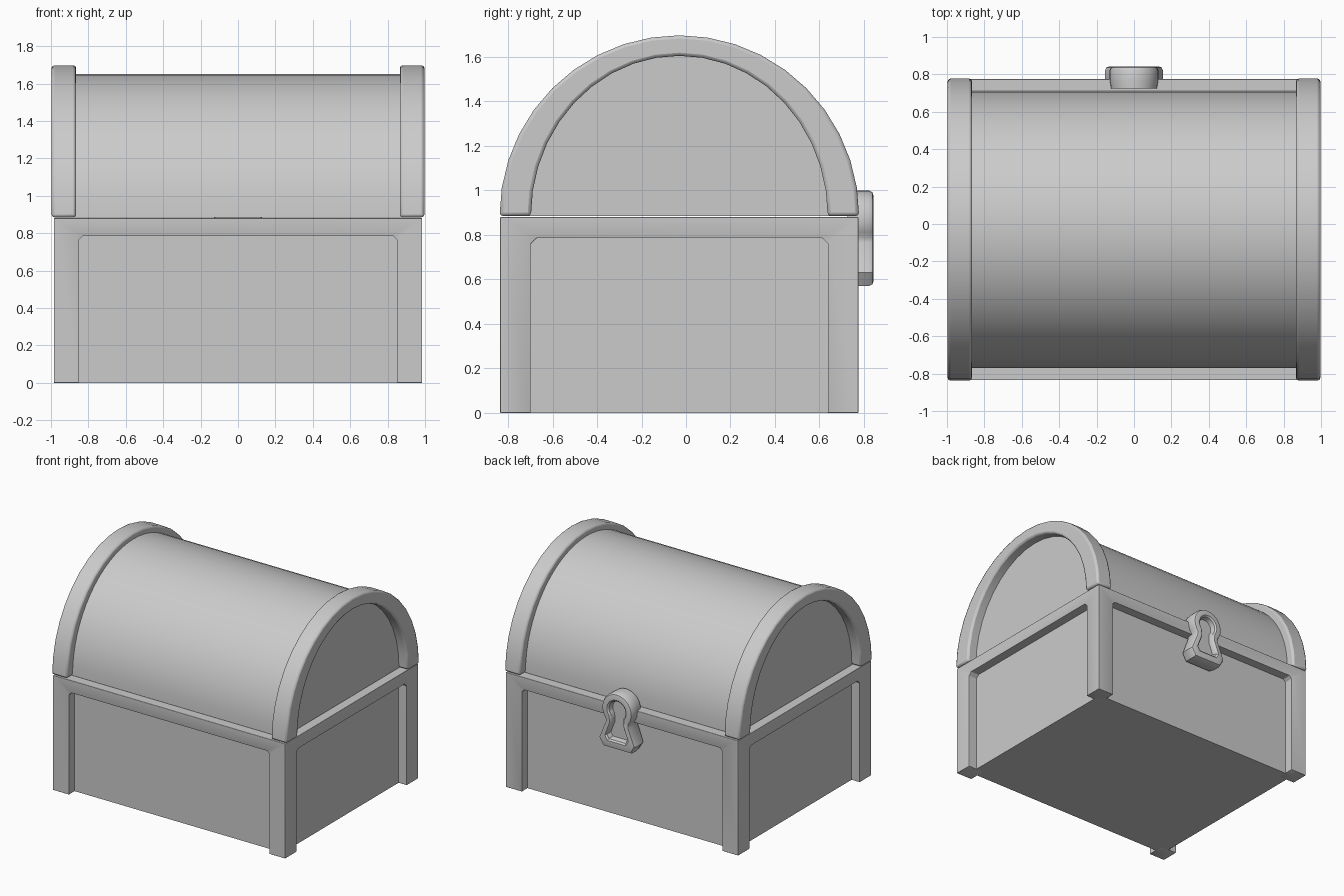
import bpy, bmesh, math

if "Cube" in bpy.data.objects:
    bpy.data.objects.remove(bpy.data.objects["Cube"])

CY = -0.03      # depth centre of the chest
BASE = 0.885    # where the lid starts

grey = bpy.data.materials.new("grey")
grey.diffuse_color = (0.6, 0.6, 0.6, 1)
grey.use_nodes = True
grey.node_tree.nodes["Principled BSDF"].inputs["Base Color"].default_value = grey.diffuse_color


def make(name, bm, bevel=0.0, segments=2):
    bmesh.ops.recalc_face_normals(bm, faces=bm.faces)
    me = bpy.data.meshes.new(name)
    bm.to_mesh(me)
    bm.free()
    me.materials.append(grey)
    ob = bpy.data.objects.new(name, me)
    bpy.context.collection.objects.link(ob)
    if bevel:
        add_bevel(ob, bevel, segments)
    return ob


def add_bevel(ob, width, segments):
    m = ob.modifiers.new("soft_edges", 'BEVEL')
    m.width, m.segments = width, segments
    m.limit_method, m.angle_limit = 'ANGLE', math.radians(40)


def loft(name, rings, caps=True, closed=False, **kw):
    """Skin a list of equal-length point rings."""
    bm = bmesh.new()
    vs = [[bm.verts.new(p) for p in r] for r in rings]
    n = len(vs[0])
    pairs = list(zip(vs, vs[1:])) + ([(vs[-1], vs[0])] if closed else [])
    for a, b in pairs:
        for i in range(n):
            j = (i + 1) % n
            bm.faces.new((a[i], a[j], b[j], b[i]))
    if caps:
        bm.faces.new(vs[0])
        bm.faces.new(vs[-1])
    return make(name, bm, **kw)


def box(name, x, y, z0, z1):
    return loft(name, [[(-x, CY - y, z), (x, CY - y, z), (x, CY + y, z), (-x, CY + y, z)]
                       for z in (z0, z1)])


def arc(a, b, n):
    return [(CY - a * math.cos(math.pi * i / n), BASE + b * math.sin(math.pi * i / n))
            for i in range(n + 1)]


# Chest body behind the frame
box("body_panels", 0.915, 0.735, 0.0, 0.87)

# Frame: a block with an opening cut through in each direction, leaving posts and rim
frame = box("corner_frame", 0.985, 0.805, 0.0, 0.88)


def opening(half, cut):
    return [(-half, -0.2), (half, -0.2), (half, 0.785 - cut), (half - cut, 0.785),
            (cut - half, 0.785), (-half, 0.785 - cut)]


cutters = [
    loft("front_opening_cutter", [[(u, y, z) for u, z in opening(0.85, 0.02)] for y in (-1.2, 1.2)]),
    loft("side_opening_cutter", [[(x, CY + u, z) for u, z in opening(0.668, 0.025)] for x in (-1.2, 1.2)]),
]
for c in cutters:
    m = frame.modifiers.new("opening", 'BOOLEAN')
    m.operation, m.object, m.solver = 'DIFFERENCE', c, 'EXACT'
    c.hide_render = True
    c.hide_set(True)
add_bevel(frame, 0.015, 2)

# Barrel lid
loft("lid_barrel", [[(x, y, z) for y, z in arc(0.74, 0.765, 32)] for x in (-0.92, 0.92)])

# Arched bands at both ends of the lid
for side, label in ((-1, "left"), (1, "right")):
    outer, inner = arc(0.808, 0.812, 20), arc(0.667, 0.72, 20)
    rings = [[(side * 0.865, *o), (side * 0.997, *o), (side * 0.997, *i), (side * 0.865, *i)]
             for o, i in zip(outer, inner)]
    loft(label + "_lid_band", rings, bevel=0.015)


# Keyhole-shaped latch plate with a recessed keyhole
def keyhole(y, r, zc, waist, zw, foot, zf, corner):
    half = [(r * math.sin(t), zc + r * math.cos(t))
            for t in [math.radians(130) * i / 10 for i in range(11)]]
    half += [(waist, zw), (foot, zf + corner), (foot - corner * 0.6, zf)]
    full = half + [(-px, pz) for px, pz in reversed(half[1:])]
    return [(px, y, pz) for px, pz in full]


loft("latch", [
    keyhole(0.725, 0.123, 0.875, 0.095, 0.765, 0.145, 0.575, 0.055),
    keyhole(0.765, 0.130, 0.870, 0.100, 0.765, 0.155, 0.570, 0.060),
    keyhole(0.822, 0.130, 0.870, 0.100, 0.765, 0.155, 0.570, 0.060),
    keyhole(0.838, 0.122, 0.870, 0.093, 0.765, 0.147, 0.578, 0.055),
    keyhole(0.842, 0.108, 0.870, 0.082, 0.765, 0.133, 0.590, 0.050),
    keyhole(0.842, 0.082, 0.870, 0.060, 0.765, 0.100, 0.625, 0.035),
    keyhole(0.832, 0.070, 0.870, 0.050, 0.765, 0.088, 0.637, 0.030),
    keyhole(0.795, 0.064, 0.870, 0.045, 0.765, 0.080, 0.645, 0.028),
])

# Smooth curved surfaces, keep hard edges
for ob in bpy.context.collection.objects:
    if not ob.hide_render:
        bpy.ops.object.select_all(action='DESELECT')
        ob.select_set(True)
        bpy.context.view_layer.objects.active = ob
        bpy.ops.object.shade_smooth_by_angle(angle=math.radians(35))
